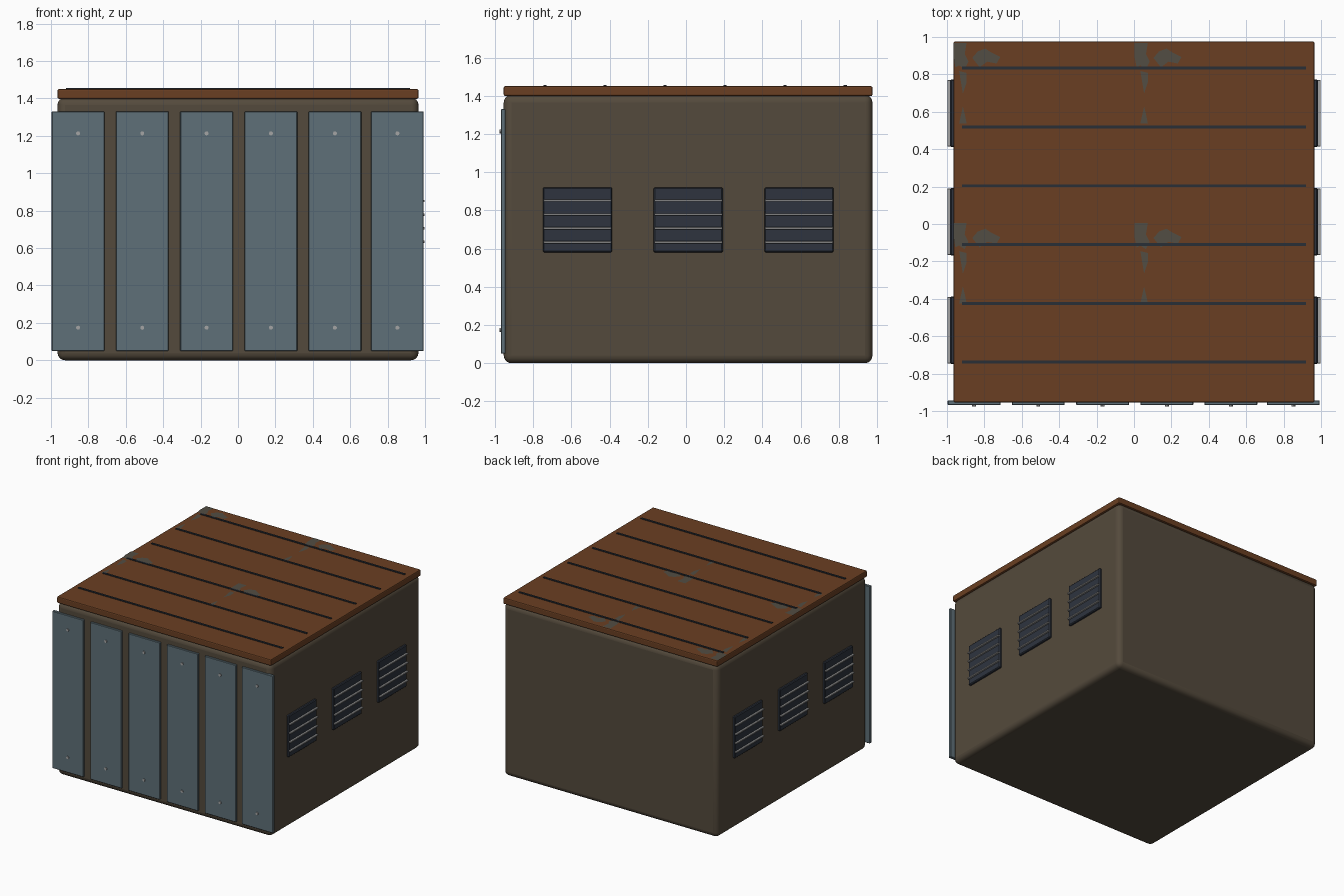
import bpy, bmesh, math
from mathutils import Vector

if "Cube" in bpy.data.objects:
    bpy.data.objects.remove(bpy.data.objects["Cube"])

YC = 0.011      # body centre in y
H = 0.965       # body half width
FRONT = YC - H  # front wall


def material(name, r, g, b):
    m = bpy.data.materials.new(name)
    lin = [((c / 255 + 0.055) / 1.055) ** 2.4 for c in (r, g, b)]
    m.diffuse_color = (*lin, 1)
    m.use_nodes = True
    m.node_tree.nodes["Principled BSDF"].inputs["Base Color"].default_value = m.diffuse_color
    return m


BROWN = material("wall_brown", 84, 74, 60)
RUST = material("roof_rust", 106, 63, 34)
BLUE = material("panel_blue_grey", 95, 112, 120)
NAVY = material("vent_navy", 46, 52, 63)
SEAM = material("seam_dark", 40, 46, 54)
METAL = material("light_metal", 165, 165, 165)
GRIME = material("grime_grey", 82, 77, 67)


def finish(ob, mat, bevel=0, segments=1):
    ob.data.materials.append(mat)
    if bevel:
        mod = ob.modifiers.new("bevel", 'BEVEL')
        mod.width = bevel
        mod.segments = segments
    return ob


def box(name, lo, hi, mat, bevel=0, segments=1, tilt=0):
    lo, hi = Vector(lo), Vector(hi)
    bpy.ops.mesh.primitive_cube_add(size=1, location=(lo + hi) / 2, rotation=(0, tilt, 0))
    ob = bpy.context.object
    ob.name = name
    ob.scale = hi - lo
    bpy.ops.object.transform_apply(location=False, rotation=False, scale=True)
    return finish(ob, mat, bevel, segments)


# Main body with rounded edges
body = box("body", (-H, YC - H, 0), (H, YC + H, 1.405), BROWN, 0.04, 4)
bpy.ops.object.shade_smooth_by_angle(angle=math.radians(40))

# Roof slab and its raised seams
box("roof", (-H, YC - H, 1.398), (H, YC + H, 1.45), RUST, 0.008, 2)
for i in range(6):
    y = -0.739 + i * 0.3145
    box(f"roof_seam_{i + 1}", (-0.92, y - 0.008, 1.44), (0.92, y + 0.008, 1.456), SEAM)

# Front panels with a bolt near the top and bottom
for i, x in enumerate((-0.855, -0.512, -0.168, 0.176, 0.518, 0.852)):
    box(f"front_panel_{i + 1}", (x - 0.141, -0.969, 0.05), (x + 0.141, FRONT + 0.01, 1.33), BLUE, 0.003)
    for z, end in ((0.174, "lower"), (1.213, "upper")):
        bpy.ops.mesh.primitive_cylinder_add(vertices=10, radius=0.011, depth=0.012,
                                            location=(x, -0.970, z), rotation=(math.pi / 2, 0, 0))
        bpy.context.object.name = f"{end}_bolt_{i + 1}"
        finish(bpy.context.object, METAL)

# Side vents: dark plate with four slats, on both sides
for side, s in (("right", 1), ("left", -1)):
    for i in range(3):
        y = -0.568 + i * 0.58
        x0, x1 = sorted((s * 0.95, s * 0.983))
        box(f"{side}_vent_{i + 1}", (x0, y - 0.181, 0.58), (x1, y + 0.181, 0.92), NAVY, 0.006)
        x0, x1 = sorted((s * 0.975, s * 0.998))
        for k in range(4):
            z = 0.633 + k * 0.0727
            box(f"{side}_vent_{i + 1}_slat_{k + 1}", (x0, y - 0.178, z - 0.006),
                (x1, y + 0.178, z + 0.006), METAL, 0.002)

# Grime patches on the roof: one group of blots repeated four times
BLOTS = (
    ((0, 0), (0.07, 0), (0.06, -0.06), (0.08, -0.10), (0.06, -0.14), (0.03, -0.12), (0.01, -0.13), (0, -0.08)),
    ((0.10, -0.08), (0.13, -0.045), (0.17, -0.03), (0.20, -0.05), (0.25, -0.075), (0.23, -0.11),
     (0.18, -0.10), (0.14, -0.13)),
    ((0.03, -0.15), (0.07, -0.16), (0.07, -0.21), (0.05, -0.27)),
    ((0.05, -0.34), (0.06, -0.38), (0.07, -0.43), (0.03, -0.43)),
)
bm = bmesh.new()
for ox in (-0.965, 0.004):
    for oy in (0.968, 0.005):
        for blot in BLOTS:
            f = bm.faces.new([bm.verts.new((ox + u, oy + v, 1.4515)) for u, v in blot])
            f.normal_update()
            if f.normal.z < 0:
                f.normal_flip()
mesh = bpy.data.meshes.new("roof_grime")
bm.to_mesh(mesh)
bm.free()
grime = bpy.data.objects.new("roof_grime", mesh)
bpy.context.collection.objects.link(grime)
finish(grime, GRIME)
